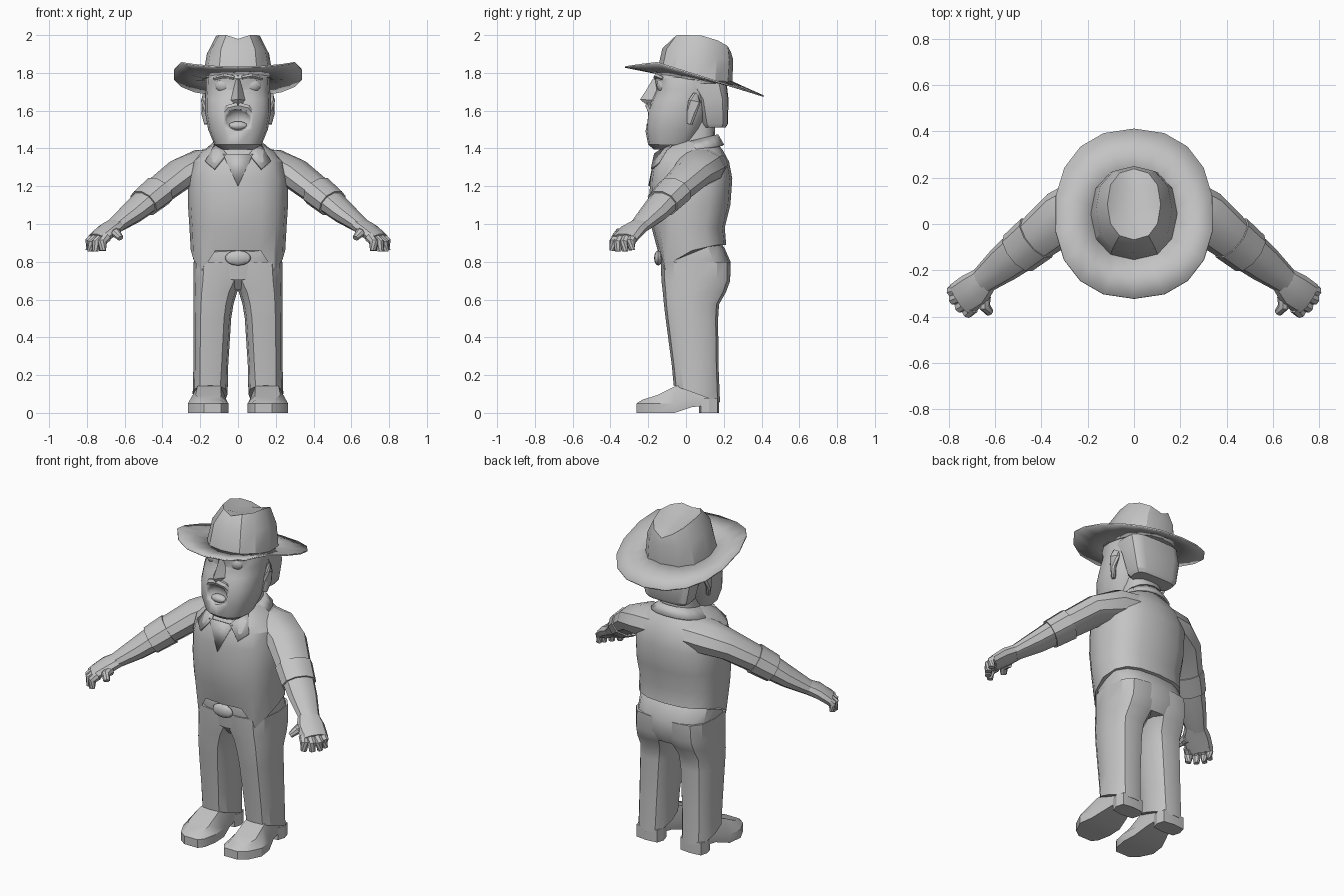
import bpy, bmesh, math
from mathutils import Vector

if "Cube" in bpy.data.objects:
    bpy.data.objects.remove(bpy.data.objects["Cube"])

grey = bpy.data.materials.new("plain_grey")
grey.use_nodes = True
grey.diffuse_color = (0.55, 0.55, 0.55, 1)
grey.node_tree.nodes["Principled BSDF"].inputs["Base Color"].default_value = grey.diffuse_color


def finish(name, bm, angle=30):
    bmesh.ops.recalc_face_normals(bm, faces=bm.faces)
    mesh = bpy.data.meshes.new(name)
    bm.to_mesh(mesh)
    bm.free()
    mesh.materials.append(grey)
    ob = bpy.data.objects.new(name, mesh)
    bpy.context.collection.objects.link(ob)
    bpy.ops.object.select_all(action='DESELECT')
    ob.select_set(True)
    bpy.context.view_layer.objects.active = ob
    bpy.ops.object.shade_smooth_by_angle(angle=math.radians(angle))
    return ob


def loft(name, rings, caps=True, side=1, closed=True):
    """Skin a list of point rings, side -1 mirrors them across x."""
    bm = bmesh.new()
    rows = [[bm.verts.new((p[0] * side, p[1], p[2])) for p in r] for r in rings]
    n = len(rows[0])
    for a, b in zip(rows, rows[1:]):
        for i in range(n if closed else n - 1):
            j = (i + 1) % n
            bm.faces.new((a[i], a[j], b[j], b[i]))
    if caps:
        bm.faces.new(rows[0])
        bm.faces.new(rows[-1])
    return finish(name, bm)


def pair(name, rings):
    for label, s in (("left", 1), ("right", -1)):
        loft(label + "_" + name, rings, side=s)


def curve(t, e):
    """Unit superellipse point; t = 0 is the front, -y."""
    c, s = math.sin(t), -math.cos(t)
    f = lambda v: math.copysign(abs(v) ** (2 / e), v)
    return f(c), f(s)


def level(z, x0, x1, y0, y1, n=16, e=2.6, lift=lambda k, s: 0):
    """Horizontal ring; lift(k, s) raises points by index and depth."""
    pts = []
    for k in range(n):
        u, v = curve(2 * math.pi * k / n, e)
        pts.append(((x0 + x1) / 2 + u * (x1 - x0) / 2,
                    (y0 + y1) / 2 + v * (y1 - y0) / 2, z + lift(k, v)))
    return pts


def body(rows, **kw):
    return [level(z, -rx, rx, y0, y1, **kw) for z, rx, y0, y1 in rows]


def tube(path, n=10):
    """Rings along a path of (x, y, z, half width, half height)."""
    pts = [Vector(p[:3]) for p in path]
    rings = []
    for i, (p, row) in enumerate(zip(pts, path)):
        t = (pts[min(i + 1, len(pts) - 1)] - pts[max(i - 1, 0)]).normalized()
        across = t.cross(Vector((0, 0, 1))).normalized()
        up = across.cross(t)
        rings.append([p + across * row[3] * math.cos(a) + up * row[4] * math.sin(a)
                      for a in (2 * math.pi * k / n for k in range(n))])
    return rings


def blob(name, centre, radii, u=12, v=8):
    bm = bmesh.new()
    bmesh.ops.create_uvsphere(bm, u_segments=u, v_segments=v, radius=1)
    bmesh.ops.scale(bm, vec=radii, verts=bm.verts)
    bmesh.ops.translate(bm, vec=centre, verts=bm.verts)
    return finish(name, bm)


def plate(name, pts, side=1, thick=0.012):
    bm = bmesh.new()
    bm.faces.new([bm.verts.new((x * side, y, z)) for x, y, z in pts])
    mod = finish(name, bm).modifiers.new("thickness", 'SOLIDIFY')
    mod.thickness, mod.offset = thick, 0


# Shirt: pointed front tails at the hem
tails = [0, 0, -.11, -.05, 0, .02, .03, .03, .03]
hem = [level(.86, -.25, .25, -.15, .213, lift=lambda k, s: tails[min(k, 16 - k)])]
loft("shirt", hem + body([(.98, .257, -.182, .205), (1.1, .265, -.195, .235),
                          (1.24, .265, -.19, .245), (1.33, .245, -.175, .228),
                          (1.39, .185, -.14, .195), (1.44, .11, -.08, .155)]))

# Trousers: hips and two legs
loft("hips", body([(.65, .19, -.07, .205), (.71, .23, -.122, .234), (.8, .234, -.132, .236),
                   (.87, .236, -.138, .205), (.92, .22, -.12, .17)], e=2.8))
leg = [level(.1, .055, .24, -.065, .18, n=12, lift=lambda k, s: -.045 * s)]
for z, x0, y0, y1 in ((.25, .052, -.075, .172), (.5, .036, -.108, .17),
                      (.575, .024, -.117, .175), (.64, .004, -.123, .212),
                      (.7, -.03, -.13, .234), (.8, -.06, -.134, .235)):
    leg.append(level(z, x0, .236, y0, y1, n=12, e=2.9))
pair("leg", leg)
blob("belt_buckle", (0, -.147, .82), (.068, .022, .04))

# Boots, lofted from pointed toe to back, with block heels
boot = []
for y, x, w, z0, z1 in ((-.262, .135, .045, 0, .05), (-.23, .145, .08, 0, .07),
                        (-.15, .157, .108, 0, .095), (-.06, .153, .1, 0, .14),
                        (.03, .147, .075, .03, .16), (.155, .147, .06, .045, .15)):
    boot.append([(x - w, y, z0), (x + w, y, z0), (x + w, y, z0 + .05),
                 (x + w * .62, y, z1), (x - w * .62, y, z1), (x - w, y, z0 + .05)])
pair("boot", boot)
pair("boot_heel", [level(z, .065, .23, .07, .175, n=8, e=4) for z in (0, .075)])

# Arms, rolled cuffs and hands
pair("arm", tube([(.08, .09, 1.31, .13, .095), (.2, .075, 1.3, .135, .097),
                  (.31, .03, 1.26, .118, .083), (.45, -.085, 1.152, .096, .075),
                  (.56, -.17, 1.06, .082, .06), (.66, -.25, .985, .058, .04)]))
pair("cuff", tube([(.42, -.06, 1.175, .107, .085), (.5, -.125, 1.11, .099, .078)]))
pair("palm", tube([(.64, -.235, .997, .058, .04), (.69, -.285, .965, .08, .042),
                   (.748, -.325, .92, .078, .034)]))
for i, (base, tip) in enumerate((((.76, -.277, .93), (.79, -.287, .862)),
                                 ((.75, -.312, .925), (.782, -.323, .855)),
                                 ((.725, -.342, .925), (.755, -.36, .855)),
                                 ((.695, -.36, .93), (.717, -.388, .858)),
                                 ((.645, -.315, .955), (.622, -.382, .925)))):
    a, b = Vector(base), Vector(tip)
    knuckle = a.lerp(b, .5) + Vector((.012, -.008, .012))
    pair(("finger_%d" % (i + 1)) if i < 4 else "thumb",
         tube([(*a, .027, .027), (*knuckle, .025, .025), (*b, .018, .016)], n=8))

# Neck, open collar and chest opening
loft("neck", body([(1.34, .115, -.08, .16), (1.56, .105, -.05, .15)]))
band = [[], []]
for k in range(13):
    t = math.radians(50 + 260 * k / 12)
    u, v = curve(t, 2.2)
    band[0].append((u * .112, .045 + v * .125, 1.445 + .03 * v))
    band[1].append((u * .172, .04 + v * .162, 1.395 + .025 * v))
collar = loft("collar", band, caps=False, closed=False)
collar.modifiers.new("thickness", 'SOLIDIFY').thickness = .012
for label, s in (("left", 1), ("right", -1)):
    plate(label + "_lapel", [(.11, -.06, 1.44), (.172, -.14, 1.33), (.125, -.182, 1.29),
                             (.06, -.165, 1.37)], s)
plate("open_neck", [(-.08, -.162, 1.37), (0, -.196, 1.2), (.08, -.162, 1.37)], thick=.008)

# Head with a bearded jaw and an open mouth
head = loft("head", body([(1.395, .09, -.17, -.01), (1.42, .125, -.2, .04),
                          (1.5, .158, -.216, .09), (1.59, .174, -.208, .13),
                          (1.66, .174, -.182, .15), (1.71, .17, -.158, .16),
                          (1.77, .168, -.165, .16), (1.84, .14, -.12, .16)], e=2.5))
cutter = blob("mouth_cutter", (0, -.215, 1.553), (.072, .05, .058))
cutter.hide_render = True
cutter.display_type = 'WIRE'
cut = head.modifiers.new("mouth", 'BOOLEAN')
cut.operation, cut.object = 'DIFFERENCE', cutter
blob("tongue", (0, -.182, 1.52), (.05, .028, .024))
loft("nose", [[(-.015, -.155, 1.765), (0, -.178, 1.765), (.015, -.155, 1.765)],
              [(-.025, -.155, 1.71), (0, -.21, 1.71), (.025, -.155, 1.71)],
              [(-.04, -.175, 1.655), (0, -.243, 1.66), (.04, -.175, 1.655)],
              [(-.028, -.175, 1.635), (0, -.218, 1.637), (.028, -.175, 1.635)]])
pair("moustache", tube([(0, -.2, 1.627, .016, .02), (.05, -.195, 1.615, .016, .019),
                        (.085, -.177, 1.57, .014, .016), (.09, -.175, 1.51, .008, .01)], n=6))
pair("brow", tube([(.02, -.158, 1.775, .016, .012), (.07, -.15, 1.785, .02, .013),
                   (.125, -.118, 1.77, .014, .01)], n=6))
pair("ear", tube([(.165, .02, 1.53, .012, .016), (.175, .03, 1.59, .016, .03),
                  (.178, .045, 1.65, .017, .034), (.17, .05, 1.69, .01, .018)], n=8))
for label, s in (("left", 1), ("right", -1)):
    blob(label + "_eye", (s * .075, -.12, 1.735), (.048, .036, .042))
loft("hair", body([(1.51, .13, .1, .21), (1.53, .145, .085, .222), (1.66, .17, .06, .225),
                   (1.745, .168, .0, .215)], e=4))

# Hat: tapered, dented crown on a brim that rises to the sides and drops at the back
def brim_ring(f, n=18):
    """f = 0 at the crown, 1 at the rim."""
    ring = []
    for k in range(n):
        u, v = curve(2 * math.pi * k / n, 2 + .25 * f)
        rim = 1.86 - (.057 * (-v - .56) if v < -.56 else .115 * (v + .56))
        seat = 1.77 - .02 * v + .01 * v * v
        ring.append((u * (.17 + .172 * f), .045 + v * (.19 + .177 * f),
                     seat + (rim - seat) * f))
    return ring


brim = loft("hat_brim", [brim_ring(f) for f in (0, .5, 1)], caps=False)
brim.modifiers.new("thickness", 'SOLIDIFY').thickness = .008
crown = [level(z, -rx, rx, y0, y1, n=12, e=2.3, lift=lambda k, s: -d * s)
         for z, rx, y0, y1, d in ((1.765, .188, -.158, .245, .02), (1.9, .165, -.125, .25, .03),
                                  (1.945, .115, -.068, .238, .035))]
top = [(x * .5, .09 + (y - .09) * .6, 1.957 - .13 * (y - .09)) for x, y, z in crown[-1]]
crown[-1] = [(x, y, min(2, z + .45 * abs(x))) for x, y, z in crown[-1]]
loft("hat_crown", crown + [top])
